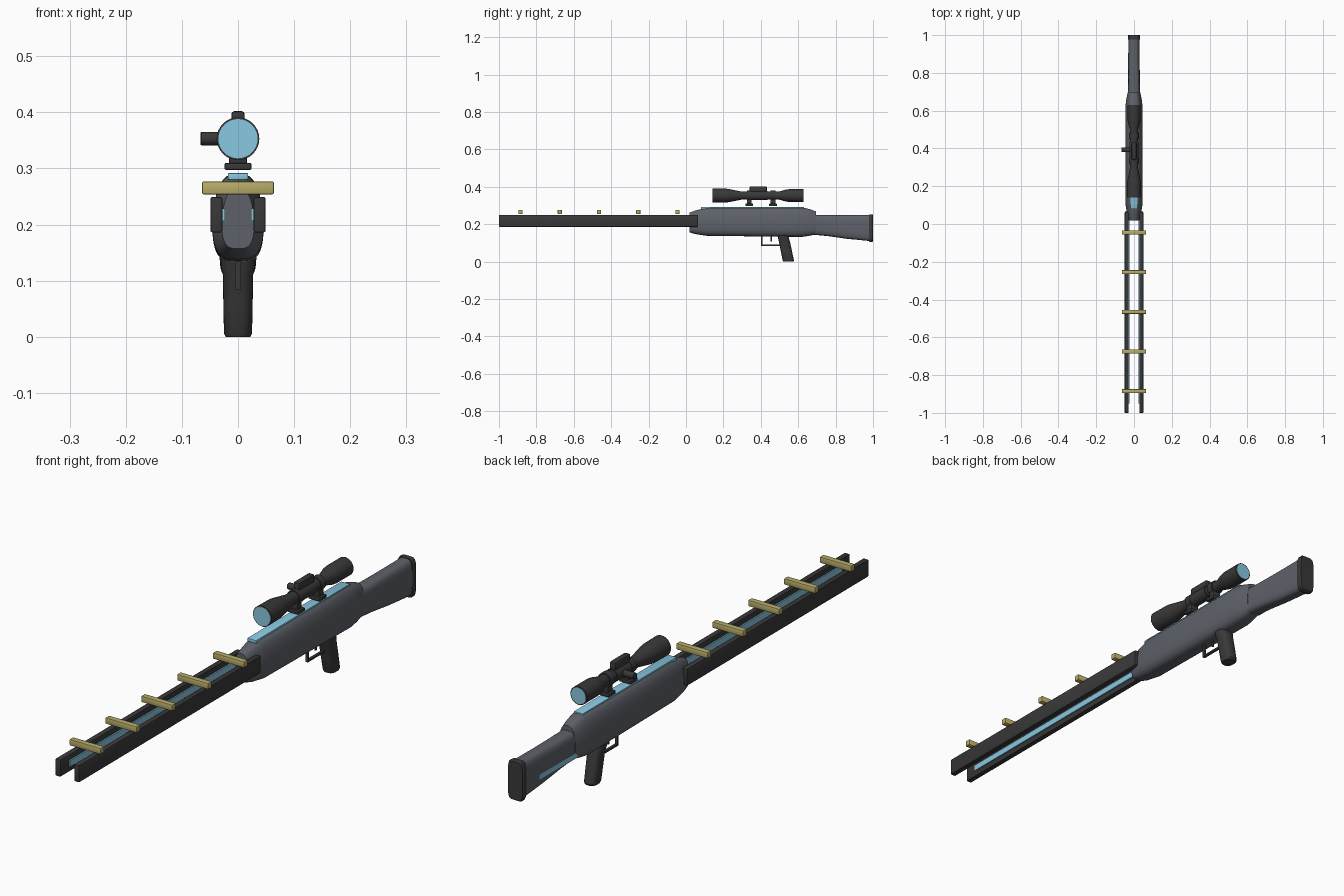
import bpy, bmesh, math
from mathutils import Vector

if "Cube" in bpy.data.objects:
    bpy.data.objects.remove(bpy.data.objects["Cube"])


def material(name, r, g, b):
    m = bpy.data.materials.new(name)
    m.diffuse_color = (r, g, b, 1)
    m.use_nodes = True
    m.node_tree.nodes["Principled BSDF"].inputs["Base Color"].default_value = m.diffuse_color
    return m


DARK = material("dark_polymer", 0.04, 0.04, 0.042)
BODY = material("body_grey", 0.11, 0.12, 0.14)
BLUE = material("glow_blue", 0.25, 0.58, 0.75)
GOLD = material("brass", 0.48, 0.41, 0.14)


def finish(name, bm, mat, smooth=True):
    bmesh.ops.recalc_face_normals(bm, faces=bm.faces)
    me = bpy.data.meshes.new(name)
    bm.to_mesh(me)
    bm.free()
    ob = bpy.data.objects.new(name, me)
    bpy.context.collection.objects.link(ob)
    me.materials.append(mat)
    if smooth:
        bpy.ops.object.select_all(action='DESELECT')
        bpy.context.view_layer.objects.active = ob
        ob.select_set(True)
        bpy.ops.object.shade_smooth_by_angle(angle=math.radians(30))
    return ob


def box(name, x, y, z, mat, bevel=0.0):
    """Box from (min, max) ranges with an optional edge bevel."""
    bm = bmesh.new()
    bmesh.ops.create_cube(bm, size=1)
    for v in bm.verts:
        v.co = [(r[0] + r[1]) / 2 + c * (r[1] - r[0]) for r, c in zip((x, y, z), v.co)]
    if bevel:
        bmesh.ops.bevel(bm, geom=bm.edges[:], offset=bevel, segments=2,
                        profile=0.5, affect='EDGES')
    return finish(name, bm, mat)


def skin(name, rings, mat):
    """Capped skin through a list of equal-length point rings."""
    bm = bmesh.new()
    loops = [[bm.verts.new(p) for p in ring] for ring in rings]
    n = len(loops[0])
    for a, b in zip(loops, loops[1:]):
        for i in range(n):
            j = (i + 1) % n
            bm.faces.new((a[i], a[j], b[j], b[i]))
    bm.faces.new(loops[0])
    bm.faces.new(loops[-1])
    return finish(name, bm, mat)


def rounded(hw, hh, power, n=32):
    """Superellipse outline."""
    pts = []
    for i in range(n):
        c, s = math.cos(2 * math.pi * i / n), math.sin(2 * math.pi * i / n)
        pts.append((hw * math.copysign(abs(c) ** (2 / power), c),
                    hh * math.copysign(abs(s) ** (2 / power), s)))
    return pts


def loft(name, sections, mat, power=3.0, taper=0.0):
    """Sections are (y, half width, bottom z, top z); taper narrows the top."""
    rings = []
    for y, hw, z0, z1 in sections:
        hh, zc = (z1 - z0) / 2, (z0 + z1) / 2
        rings.append([(u * (1 - taper * max(0, v / hh)), y, zc + v)
                      for u, v in rounded(hw, hh, power)])
    return skin(name, rings, mat)


def turned(name, profile, z, mat, n=32):
    """Round part along y from (y, radius) pairs."""
    return skin(name, [[(u, y, z + v) for u, v in rounded(r, r, 2, n)]
                       for y, r in profile], mat)


# Rails with inner glow strips, mirrored left and right
for side, s in (("left", -1), ("right", 1)):
    box(side + "_rail", sorted((s * 0.028, s * 0.049)), (-1.0, 0.065),
        (0.186, 0.249), DARK, 0.003)
    box(side + "_rail_glow", sorted((s * 0.023, s * 0.029)), (-0.95, 0.04),
        (0.206, 0.229), BLUE)

# Cross bars over the rails
for i in range(5):
    y = -0.045 - 0.21 * i
    box(f"cross_bar_{i + 1}", (-0.064, 0.064), (y - 0.011, y + 0.011),
        (0.254, 0.277), GOLD, 0.003)

# Receiver, stock and butt pad
loft("receiver", [(0.018, 0.029, 0.157, 0.262), (0.05, 0.036, 0.147, 0.273),
                  (0.11, 0.046, 0.138, 0.288), (0.35, 0.046, 0.135, 0.289),
                  (0.62, 0.046, 0.132, 0.29), (0.66, 0.041, 0.138, 0.281),
                  (0.695, 0.034, 0.146, 0.268)], BODY, 3.2, 0.22)
loft("stock", [(0.67, 0.033, 0.145, 0.25), (0.76, 0.031, 0.136, 0.249),
               (0.86, 0.03, 0.122, 0.249), (0.982, 0.03, 0.11, 0.25)], BODY, 3.5)
loft("butt_pad", [(0.978, 0.031, 0.107, 0.252), (0.984, 0.033, 0.105, 0.253),
                  (0.995, 0.033, 0.105, 0.253), (1.0, 0.03, 0.108, 0.25)], DARK, 5)

# Glow strips on top of the receiver and on the left of the stock
box("receiver_glow", (-0.018, 0.018), (0.08, 0.63), (0.28, 0.2915), BLUE, 0.001)
box("stock_glow", (-0.0325, -0.02), (0.68, 0.905), (0.153, 0.174), BLUE)

# Raked pistol grip
grip = []
for z, y0, y1, hw in ((0.15, 0.486, 0.545, 0.030), (0.125, 0.492, 0.55, 0.031),
                      (0.11, 0.496, 0.555, 0.027), (0.05, 0.508, 0.568, 0.026),
                      (0.006, 0.517, 0.577, 0.025), (0.0, 0.52, 0.574, 0.022)):
    grip.append([(u, (y0 + y1) / 2 + v, z)
                 for u, v in rounded(hw, (y1 - y0) / 2, 2.6)])
skin("pistol_grip", grip, DARK)

# Trigger guard
box("guard_front", (-0.005, 0.005), (0.402, 0.409), (0.084, 0.145), DARK)
box("guard_bottom", (-0.005, 0.005), (0.402, 0.51), (0.084, 0.091), DARK)
box("trigger", (-0.003, 0.003), (0.452, 0.459), (0.108, 0.145), DARK)

# Scope body and lenses
Z = 0.353
turned("scope_body", [(0.142, 0.034), (0.142, 0.038), (0.215, 0.037), (0.235, 0.034),
                      (0.295, 0.022), (0.335, 0.022), (0.335, 0.025), (0.435, 0.025),
                      (0.435, 0.022), (0.5, 0.022), (0.535, 0.032), (0.55, 0.034),
                      (0.628, 0.034), (0.628, 0.03)], Z, DARK)
turned("front_lens", [(0.1405, 0.035), (0.15, 0.035)], Z, BLUE)
turned("rear_lens", [(0.62, 0.03), (0.6295, 0.03)], Z, BLUE)

# Scope top block and side turret
box("scope_top_block", (-0.012, 0.012), (0.34, 0.432), (0.365, 0.402), DARK, 0.005)
skin("side_turret", [[(x, 0.392 + u, Z + v) for u, v in rounded(r, r, 2, 24)]
                     for x, r in ((-0.015, 0.012), (-0.065, 0.012), (-0.067, 0.0105))], DARK)

# Scope mounts
for side, y in (("front", 0.338), ("rear", 0.465)):
    box(side + "_mount_foot", (-0.024, 0.024), (y - 0.021, y + 0.021),
        (0.297, 0.31), DARK, 0.003)
    box(side + "_mount_post", (-0.016, 0.016), (y - 0.013, y + 0.013),
        (0.305, 0.345), DARK, 0.002)
    turned(side + "_mount_ring", [(y - 0.013, 0.0265), (y + 0.013, 0.0265)], Z, DARK)
